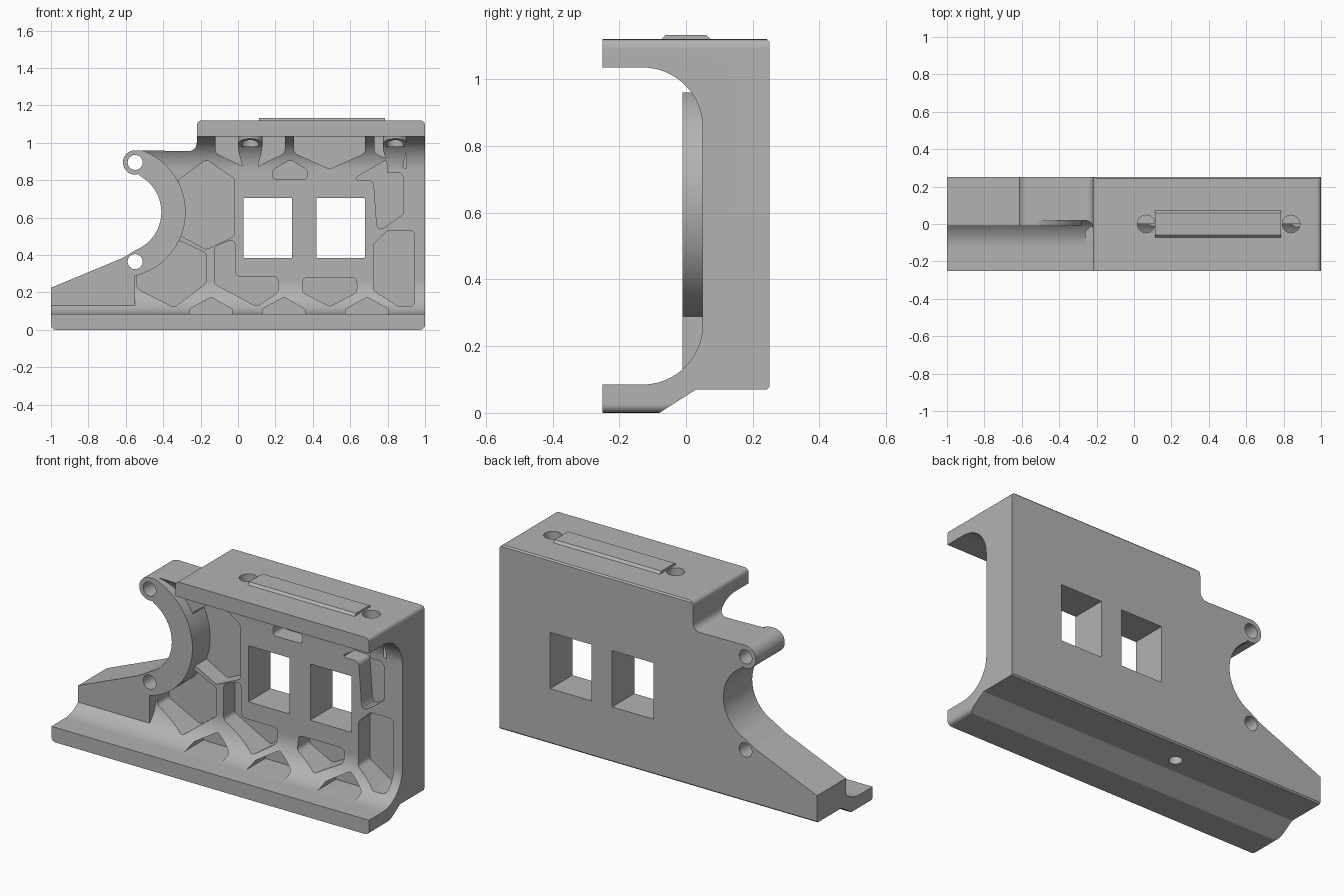
import bpy, bmesh, math
from mathutils import Vector

if "Cube" in bpy.data.objects:
    bpy.data.objects.remove(bpy.data.objects["Cube"])

grey = bpy.data.materials.new("plain grey")
grey.diffuse_color = (0.45, 0.45, 0.45, 1)
grey.use_nodes = True
grey.node_tree.nodes["Principled BSDF"].inputs["Base Color"].default_value = grey.diffuse_color


def arc(cx, cy, r, a0, a1, n=24):
    return [(cx + r * math.cos(math.radians(a0 + (a1 - a0) * i / n)),
             cy + r * math.sin(math.radians(a0 + (a1 - a0) * i / n))) for i in range(n + 1)]


def circle(cx, cy, r, n=40):
    return arc(cx, cy, r, 0, 360, n)[:-1]


def rounded(pts, r, n=5):
    """Round every corner of a polygon; corners may carry their own radius."""
    out = []
    for i, p in enumerate(pts):
        rad = p[2] if len(p) > 2 else r
        c = Vector(p[:2])
        a, b = Vector(pts[i - 1][:2]) - c, Vector(pts[(i + 1) % len(pts)][:2]) - c
        if rad == 0:
            out.append(tuple(c))
            continue
        t = min(rad / math.tan(a.angle(b) / 2), 0.45 * a.length, 0.45 * b.length)
        s, e = c + a.normalized() * t, c + b.normalized() * t
        for k in range(n + 1):
            u = k / n
            out.append(tuple(s * (1 - u) ** 2 + c * 2 * u * (1 - u) + e * u * u))
    return out


def prism(name, polys, axis, lo, hi):
    """Extrude polygons along an axis."""
    place = {"X": lambda p, d: (d, p[0], p[1]),
             "Y": lambda p, d: (p[0], d, p[1]),
             "Z": lambda p, d: (p[0], p[1], d)}[axis]
    bm = bmesh.new()
    for poly in polys:
        a = [bm.verts.new(place(p, lo)) for p in poly]
        b = [bm.verts.new(place(p, hi)) for p in poly]
        bm.faces.new(a)
        bm.faces.new(b[::-1])
        for i in range(len(poly)):
            j = (i + 1) % len(poly)
            bm.faces.new((a[i], b[i], b[j], a[j]))
    bmesh.ops.recalc_face_normals(bm, faces=bm.faces)
    me = bpy.data.meshes.new(name)
    bm.to_mesh(me)
    bm.free()
    me.materials.append(grey)
    ob = bpy.data.objects.new(name, me)
    bpy.context.collection.objects.link(ob)
    return ob


def combine(target, tool, op):
    mod = target.modifiers.new(op, "BOOLEAN")
    mod.operation, mod.object, mod.solver = op, tool, "EXACT"
    bpy.context.view_layer.objects.active = target
    bpy.ops.object.modifier_apply(modifier=mod.name)
    bpy.data.objects.remove(tool)


# Channel section with curved inner corners
section = ([(-0.25, 0), (-0.08, 0), (0.03, 0.07), (0.242, 0.07), (0.25, 0.078),
            (0.25, 1.112), (0.242, 1.12), (-0.25, 1.12), (-0.25, 1.035)]
           + arc(-0.13, 0.855, 0.18, 90, 0, 16)
           + arc(-0.13, 0.265, 0.18, 0, -90, 16) + [(-0.25, 0.085)])
body = prism("bracket_body", [section], "X", -1.1, 1.1)

# Lightening pockets in the wall
wall = [
    [(-.32, .80), (-.17, .91), (-.02, .81), (-.02, .50), (-.17, .43), (-.32, .51)],
    [(-.32, .48), (-.17, .41), (-.17, .25), (-.34, .12), (-.54, .22), (-.54, .30)],
    [(-.125, .445), (-.015, .49), (-.015, .285), (.215, .285), (.215, .20),
     (.10, .125), (-.125, .245)],
    [(.345, .28), (.635, .28), (.635, .20), (.49, .125), (.345, .20)],
    [(.725, .46), (.80, .53), (.945, .53), (.945, .125), (.86, .125), (.725, .21)],
    [(.605, .80), (.795, .91), (.885, .82), (.885, .62), (.745, .52), (.725, .80)],
    [(.185, .805), (.185, .855), (.28, .91), (.37, .855), (.37, .805)],
]
# Pockets under the top flange
top = 1.034
upper = [
    [(-.12, top, 0), (-.12, .945), (.065, .855), (.25, .945), (.25, top, 0)],
    [(.30, top, 0), (.30, .945), (.49, .86), (.68, .945), (.68, top, 0)],
    [(.73, top, 0), (.73, .945), (.90, .86, 0), (.90, top, 0)],
]
combine(body, prism("pockets", [rounded(p, 0.03) for p in wall + upper], "Y", -0.3, 0.15),
        "DIFFERENCE")
lower = [rounded([(x - .115, .086, 0), (x - .115, .11), (x, .175), (x + .115, .11),
                  (x + .115, .086, 0)], 0.02) for x in (-.145, .245, .69)]
combine(body, prism("lower_pockets", lower, "Y", -0.3, 0.06), "DIFFERENCE")

# Screw bosses that follow the inner curve
bosses = prism("bosses", [circle(x, 0, .065) for x in (.065, .84)], "Z", .84, 1.06)
combine(bosses, prism("boss_trim", [section], "X", -1.1, 1.1), "INTERSECT")
combine(body, bosses, "UNION")

# Raised crescent and left foot
raised = [(-1.05, 0.1), (-0.55, 0.1)] + arc(-.63, .63, .35, -76.8, 76.8, 40) + [(-1.05, .97)]
combine(body, prism("crescent", [raised], "Y", -0.01, 0.2), "UNION")

# Trim to the front outline with ear and round cutaway
outline = (rounded([(-1, .225, 0), (-1, 0, .03), (1, 0, .03), (1, 1.12, .03),
                    (-.22, 1.12, .03), (-.22, .955, .05), (-.55, .9601, 0)], 0)
           + arc(-.55, .895, .065, 95, 290)
           + arc(-.63, .63, .22, 62, -68, 36) + [(-.585, .403), (-.62, .383)])
combine(body, prism("outline", [outline], "Y", -0.4, 0.4), "INTERSECT")

# Windows and ear holes
windows = [[(x, .385), (x + .26, .385), (x + .26, .705), (x, .705)] for x in (.03, .42)]
holes = [circle(-.55, z, .04) for z in (.895, .365)]
combine(body, prism("windows_holes", windows + holes, "Y", -0.4, 0.4), "DIFFERENCE")

# Screw holes in the top and a hole underneath
combine(body, prism("top_holes", [circle(x, 0, .047) for x in (.065, .84)], "Z", .98, 1.3),
        "DIFFERENCE")
combine(body, prism("bottom_hole", [circle(-.17, .117, .035)], "Z", -0.1, .11), "DIFFERENCE")

# Raised strip on top with chamfered long sides
strip = prism("top_strip", [[(-.075, 1.118), (.075, 1.118), (.06, 1.133), (-.06, 1.133)]],
              "X", .113, .785)

# Smooth curves, keep edges crisp
bpy.ops.object.select_all(action="DESELECT")
body.select_set(True)
bpy.context.view_layer.objects.active = body
bpy.ops.object.shade_smooth_by_angle(angle=math.radians(30))
weighted = body.modifiers.new("weighted normals", "WEIGHTED_NORMAL")
weighted.keep_sharp = True
